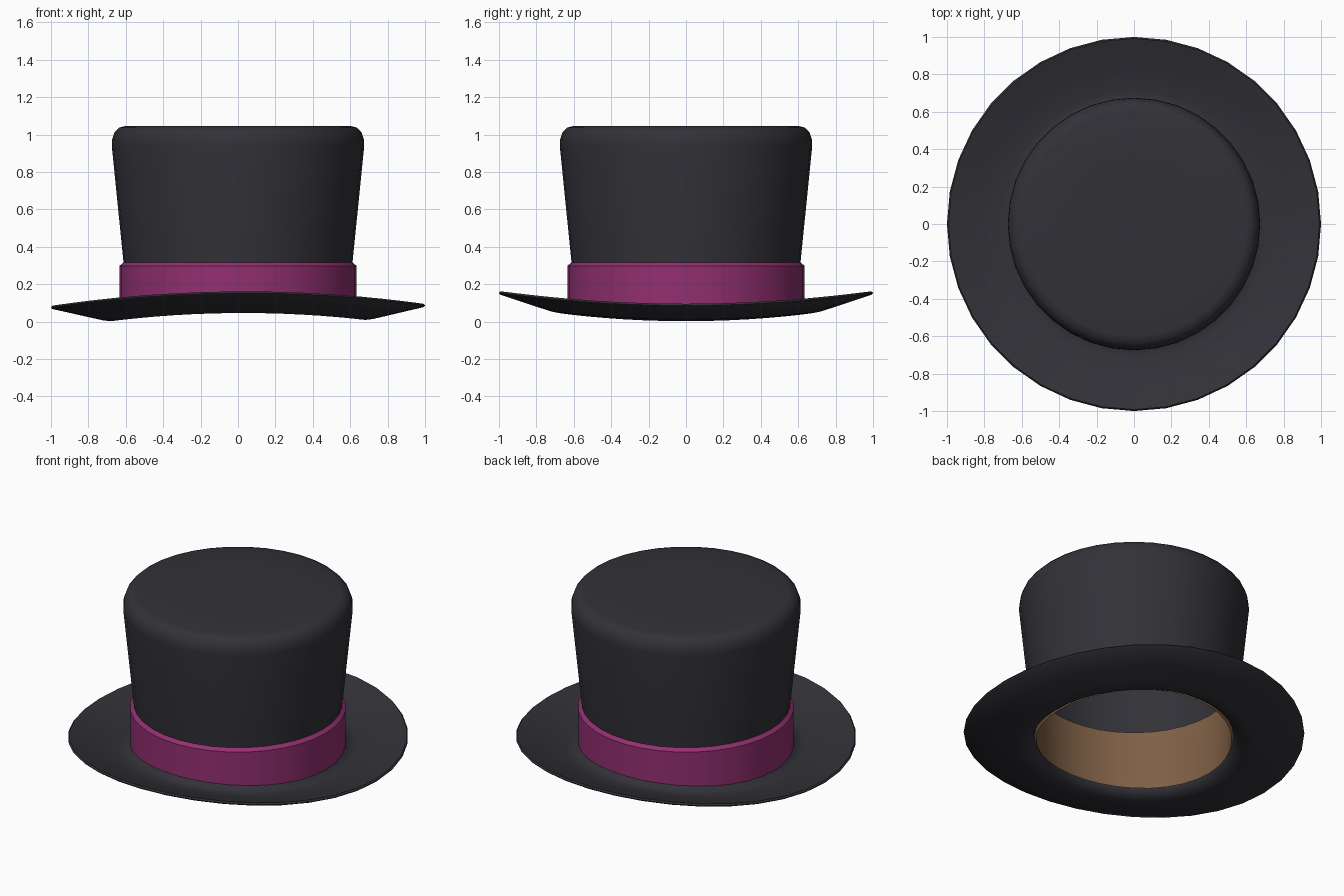
import bpy, bmesh, math

if "Cube" in bpy.data.objects:
    bpy.data.objects.remove(bpy.data.objects["Cube"])

SIDES = 36


def material(name, rgb):
    m = bpy.data.materials.new(name)
    m.diffuse_color = (*rgb, 1)
    m.use_nodes = True
    m.node_tree.nodes["Principled BSDF"].inputs["Base Color"].default_value = m.diffuse_color
    return m


FELT = material("charcoal felt", (0.031, 0.031, 0.039))
RIBBON = material("magenta ribbon", (0.29, 0.029, 0.165))
LEATHER = material("brown lining", (0.21, 0.115, 0.06))


def bent(r, z, a):
    # Brim curls up at front and back, dips at the sides; fades out up the crown
    fade = max(0.0, min(1.0, (0.30 - z) / 0.16))
    x, y = r * math.cos(a), r * math.sin(a)
    return x, y, z + fade * (-0.036 * r ** 1.5 * math.cos(2 * a) + 0.005 * x)


def lathe(name, profile, mat, closed):
    # Spin a profile of (radius, height); radius 0 makes a pole
    bm = bmesh.new()
    rings = []
    for r, z in profile:
        if r == 0:
            rings.append([bm.verts.new((0, 0, z))] * SIDES)
        else:
            rings.append([bm.verts.new(bent(r, z, 2 * math.pi * i / SIDES))
                          for i in range(SIDES)])
    pairs = list(zip(rings, rings[1:]))
    if closed:
        pairs.append((rings[-1], rings[0]))
    for lo, hi in pairs:
        for i in range(SIDES):
            j = (i + 1) % SIDES
            quad = list(dict.fromkeys((lo[i], lo[j], hi[j], hi[i])))
            bm.faces.new(quad)
    bmesh.ops.recalc_face_normals(bm, faces=bm.faces)
    me = bpy.data.meshes.new(name)
    bm.to_mesh(me)
    bm.free()
    me.materials.append(mat)
    ob = bpy.data.objects.new(name, me)
    bpy.context.collection.objects.link(ob)
    bpy.ops.object.select_all(action='DESELECT')
    ob.select_set(True)
    bpy.context.view_layer.objects.active = ob
    bpy.ops.object.shade_smooth_by_angle(angle=math.radians(40))
    return ob


# Crown and brim: one shell, from outer top centre round to inner top centre
lathe("crown_and_brim", [
    (0, 1.046), (0.35, 1.046), (0.60, 1.046), (0.635, 1.038), (0.66, 1.012),
    (0.673, 0.975), (0.675, 0.94), (0.612, 0.315), (0.602, 0.14),
    (0.625, 0.082), (0.665, 0.054), (0.71, 0.050), (0.85, 0.085),
    (0.992, 0.126), (1.0, 0.117), (0.992, 0.108),
    (0.85, 0.068), (0.72, 0.032), (0.68, 0.026), (0.635, 0.032),
    (0.60, 0.055), (0.583, 0.09), (0.583, 0.14), (0.592, 0.315),
    (0.652, 0.94), (0.64, 1.0), (0.60, 1.022), (0, 1.022)], FELT, False)

# Ribbon round the base of the crown
lathe("ribbon_band", [
    (0.605, 0.07), (0.634, 0.07), (0.634, 0.20), (0.634, 0.298),
    (0.612, 0.317), (0.600, 0.317), (0.600, 0.20)], RIBBON, True)

# Lining inside the opening
lathe("inner_lining", [
    (0.574, 0.065), (0.574, 0.14), (0.580, 0.30), (0.588, 0.45),
    (0.602, 0.45), (0.588, 0.30), (0.586, 0.14), (0.586, 0.085)], LEATHER, True)
